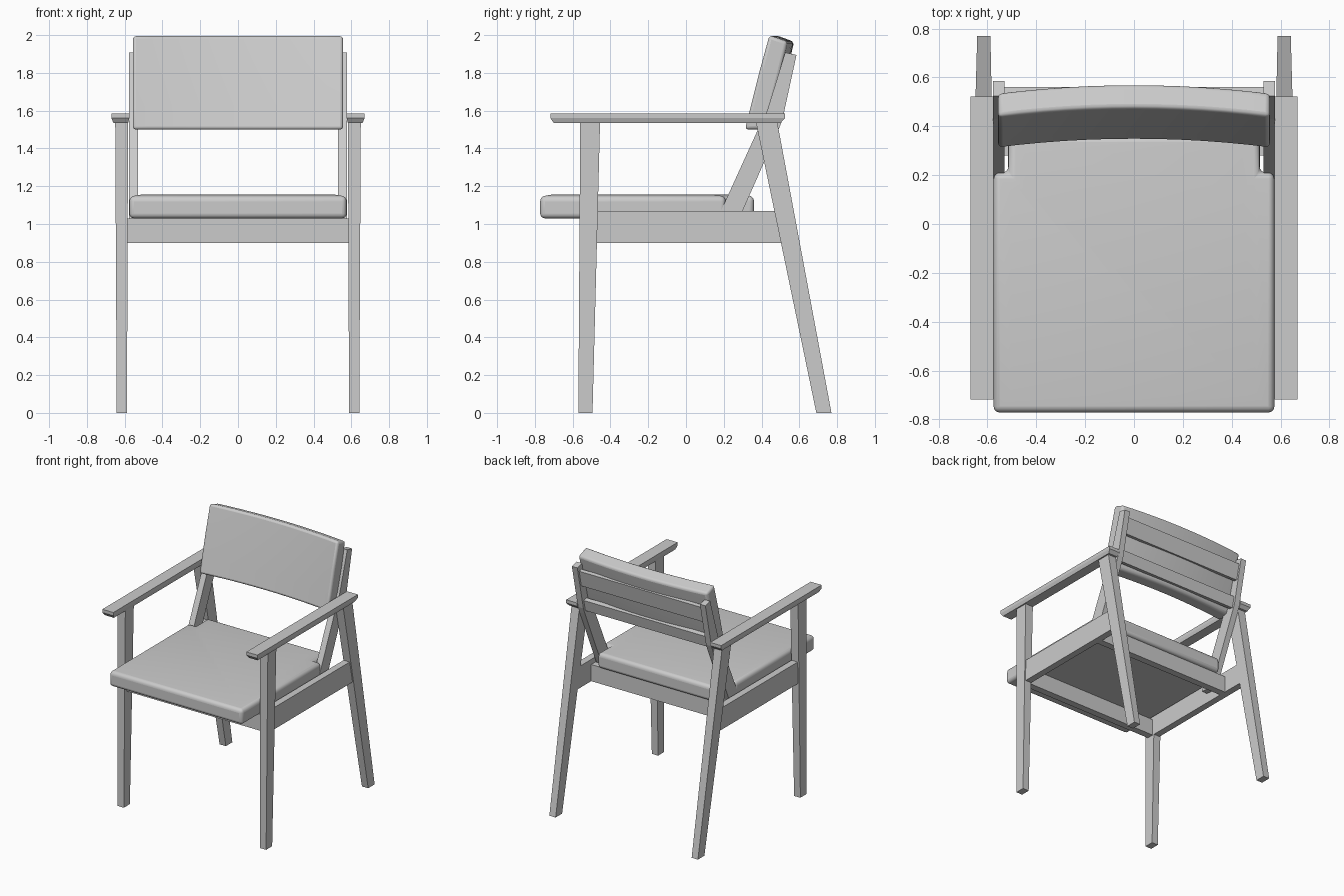
import bpy, bmesh

if "Cube" in bpy.data.objects:
    bpy.data.objects.remove(bpy.data.objects["Cube"])


def finish(name, bm, mirror=False, bevel=0, segs=3):
    bmesh.ops.recalc_face_normals(bm, faces=bm.faces)
    me = bpy.data.meshes.new(name)
    bm.to_mesh(me)
    bm.free()
    ob = bpy.data.objects.new(name, me)
    bpy.context.collection.objects.link(ob)
    if mirror:
        ob.modifiers.new("Mirror", 'MIRROR')
    if bevel:
        b = ob.modifiers.new("Bevel", 'BEVEL')
        b.width, b.segments = bevel, segs
        b.limit_method, b.angle_limit = 'ANGLE', 0.6
        bpy.ops.object.select_all(action='DESELECT')
        bpy.context.view_layer.objects.active = ob
        ob.select_set(True)
        bpy.ops.object.shade_smooth_by_angle(angle=0.7)
    return ob


def loft(name, rings, **kw):
    """Skin a stack of matching closed rings and cap both ends."""
    bm = bmesh.new()
    vs = [[bm.verts.new(p) for p in r] for r in rings]
    n = len(rings[0])
    for a, b in zip(vs, vs[1:]):
        for i in range(n):
            j = (i + 1) % n
            bm.faces.new((a[i], a[j], b[j], b[i]))
    bm.faces.new(vs[0])
    bm.faces.new(vs[-1])
    return finish(name, bm, **kw)


def rect(x0, x1, y0, y1, z):
    return [(x0, y0, z), (x1, y0, z), (x1, y1, z), (x0, y1, z)]


def box(name, x0, x1, y0, y1, z0, z1, **kw):
    return loft(name, [rect(x0, x1, y0, y1, z0), rect(x0, x1, y0, y1, z1)], **kw)


def prism(name, pts, x0, x1, **kw):
    return loft(name, [[(x, y, z) for y, z in pts] for x in (x0, x1)], **kw)


# Tapered legs
loft("front_leg", [rect(0.588, 0.642, -0.57, -0.495, 0),
                   rect(0.582, 0.65, -0.56, -0.455, 1.54)], mirror=True)
loft("back_leg", [rect(0.588, 0.642, 0.69, 0.77, 0),
                  rect(0.582, 0.65, 0.37, 0.483, 1.54)], mirror=True)

# Armrests, narrower underneath
loft("armrest", [rect(0.582, 0.66, -0.70, 0.50, 1.535),
                 rect(0.575, 0.67, -0.718, 0.523, 1.56),
                 rect(0.575, 0.67, -0.718, 0.523, 1.585)], mirror=True)

# Seat frame
prism("side_rail", [(-0.47, 0.9), (0.51, 0.9), (0.475, 1.07), (-0.47, 1.07)],
      0.585, 0.638, mirror=True)
box("front_rail", -0.59, 0.59, -0.54, -0.485, 0.9, 1.03)
box("back_rail", -0.59, 0.59, 0.28, 0.335, 0.9, 1.03)

# Bent back posts
prism("back_post", [(0.14, 0.97), (0.25, 0.96), (0.30, 1.07), (0.49, 1.5),
                    (0.51, 1.55), (0.585, 1.895), (0.525, 1.908),
                    (0.43, 1.6), (0.39, 1.52), (0.185, 1.07)],
      0.53, 0.577, mirror=True)

# Slats behind the backrest
prism("upper_slat", [(0.505, 1.74), (0.535, 1.735), (0.562, 1.86), (0.532, 1.865)],
      -0.535, 0.535)
prism("lower_slat", [(0.45, 1.53), (0.485, 1.523), (0.505, 1.61), (0.47, 1.618)],
      -0.535, 0.535)

# Backrest cushion, curved across its width
profile = [(0.345, 1.5), (0.375, 1.62), (0.42, 1.8), (0.475, 2.0),
           (0.572, 1.965), (0.535, 1.8), (0.49, 1.63), (0.45, 1.5)]
rings = []
for i in range(13):
    x = -0.557 + 1.114 * i / 12
    d = 0.035 * (x / 0.557) ** 2
    rings.append([(x, y - d, z) for y, z in profile])
loft("backrest_cushion", rings, bevel=0.018)

# Seat cushion, notched around the posts and slightly crowned
outline = [(-0.575, -0.772), (0.575, -0.772), (0.575, 0.21), (0.515, 0.21),
           (0.515, 0.36), (-0.515, 0.36), (-0.515, 0.21), (-0.575, 0.21)]
bm = bmesh.new()
base = bm.faces.new([bm.verts.new((x, y, 1.03)) for x, y in outline])
ext = bmesh.ops.extrude_face_region(bm, geom=[base])
for v in ext["geom"]:
    if isinstance(v, bmesh.types.BMVert):
        v.co.z = 1.145
bmesh.ops.recalc_face_normals(bm, faces=bm.faces)
top = max(bm.faces, key=lambda f: f.calc_center_median().z)
bmesh.ops.inset_region(bm, faces=[top], thickness=0.1, depth=0)
for v in top.verts:
    v.co.z = 1.157
finish("seat_cushion", bm, bevel=0.025, segs=4)
